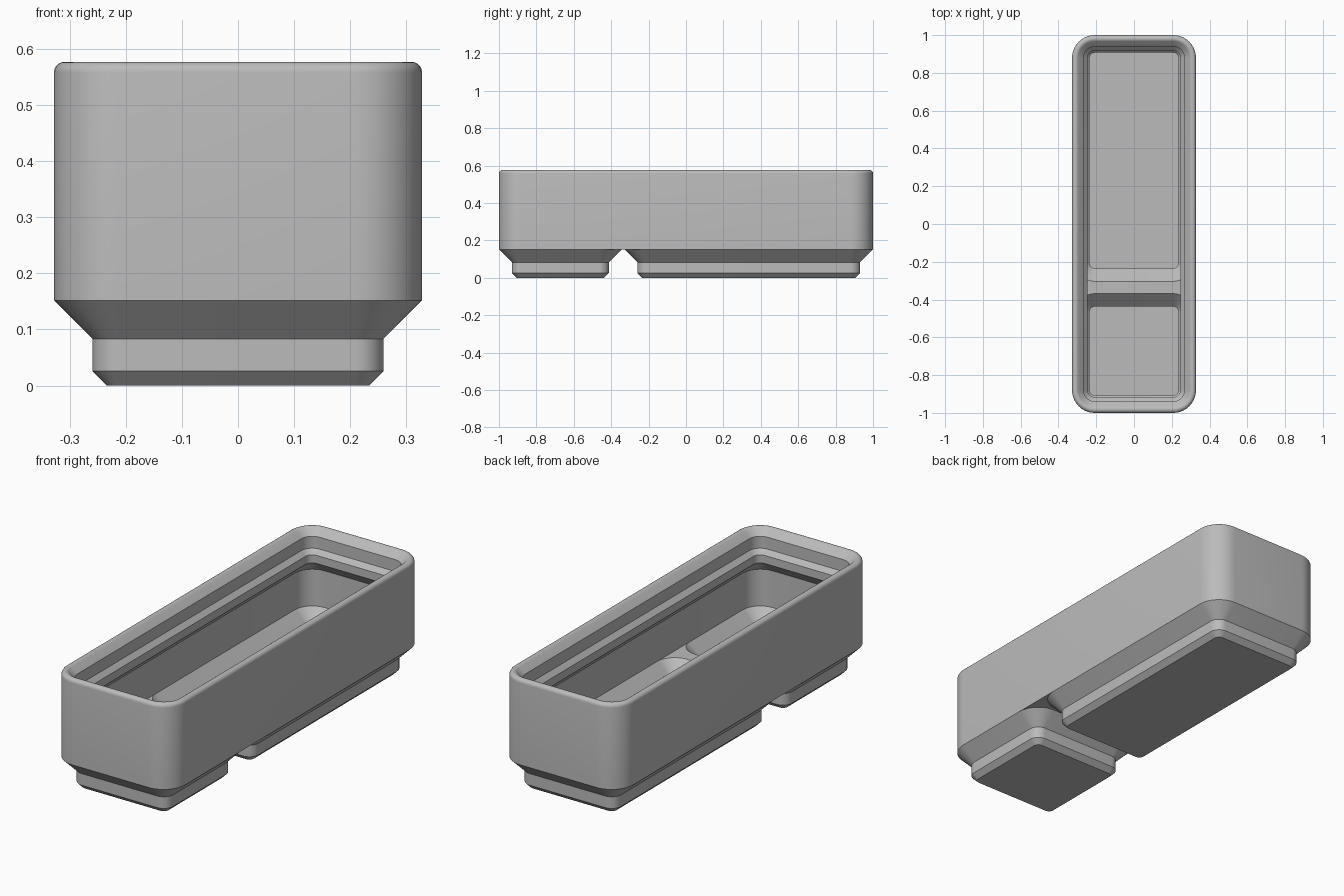
import bpy, bmesh, math

cube = bpy.data.objects.get("Cube")
if cube:
    bpy.data.objects.remove(cube, do_unlink=True)

HX = 0.328        # half width of the bin
RADIUS = 0.12     # outer corner radius
WALL = 0.0245     # wall thickness
BASE_Z = 0.152    # underside of the body
SADDLE_Z = 0.18   # top of the low divider
STEPS = 10        # segments per corner

grey = bpy.data.materials.new("plain grey")
grey.use_nodes = True
COLOUR = (0.5, 0.5, 0.5, 1.0)
grey.diffuse_color = COLOUR
grey.node_tree.nodes["Principled BSDF"].inputs["Base Color"].default_value = COLOUR


def corner(sx, sy, y0, y1, inset):
    """Points of one rounded corner, counter-clockwise seen from above."""
    cx = sx * (HX - RADIUS)
    cy = (y1 - RADIUS) if sy > 0 else (y0 + RADIUS)
    start = {(1, 1): 0, (-1, 1): 90, (-1, -1): 180, (1, -1): 270}[(sx, sy)]
    r = RADIUS - inset
    angles = [math.radians(start + 90 * i / STEPS) for i in range(STEPS + 1)]
    return [(cx + r * math.cos(a), cy + r * math.sin(a)) for a in angles]


def rounded_rect(y0, y1, inset):
    pts = []
    for sx, sy in ((1, 1), (-1, 1), (-1, -1), (1, -1)):
        pts += corner(sx, sy, y0, y1, inset)
    return pts


def loft(name, rings, closed=False):
    """Join (outline, z) rings with quads; cap the ends or close the loop."""
    bm = bmesh.new()
    loops = [[bm.verts.new((x, y, z)) for x, y in pts] for pts, z in rings]
    pairs = list(zip(loops, loops[1:]))
    if closed:
        pairs.append((loops[-1], loops[0]))
    else:
        bm.faces.new(loops[0][::-1])
        bm.faces.new(loops[-1])
    for a, b in pairs:
        n = len(a)
        for i in range(n):
            j = (i + 1) % n
            bm.faces.new((a[i], a[j], b[j], b[i]))
    bmesh.ops.recalc_face_normals(bm, faces=bm.faces)
    mesh = bpy.data.meshes.new(name)
    bm.to_mesh(mesh)
    bm.free()
    mesh.materials.append(grey)
    obj = bpy.data.objects.new(name, mesh)
    bpy.context.collection.objects.link(obj)
    bpy.ops.object.select_all(action='DESELECT')
    obj.select_set(True)
    bpy.context.view_layer.objects.active = obj
    bpy.ops.object.shade_smooth_by_angle(angle=math.radians(25))
    return obj


# Body wall with rounded rim and stepped stacking lip: (inset, z)
FILLET = 0.019
rim = []
for i in range(9):
    a = math.radians(180 - 135 * i / 8)
    rim.append((FILLET + FILLET * math.cos(a), 0.558 + FILLET * math.sin(a)))
wall_profile = [(0, BASE_Z)] + rim + [
    (0.061, 0.543), (0.061, 0.484), (0.083, 0.461), (0.083, 0.421),
    (WALL, 0.3625), (WALL, SADDLE_Z)]
loft("bin_wall", [(rounded_rect(-1, 1, d), z) for d, z in wall_profile], closed=True)

# Hollow stepped feet: outside going up, then the compartment going down
foot_profile = [
    (0.0944, 0), (0.0688, 0.0256), (0.0688, 0.0832), (0, BASE_Z),
    (WALL, SADDLE_Z), (0.0688 + WALL, SADDLE_Z - 0.0688), (0.0688 + WALL, 0.03)]
feet = {"small_foot": (-1, -0.344), "large_foot": (-0.328, 1)}
for name, (y0, y1) in feet.items():
    loft(name, [(rounded_rect(y0, y1, d), z) for d, z in foot_profile])


# Low divider filling the gap between the two compartments
def gap_outline(inset):
    a, b = feet["small_foot"], feet["large_foot"]
    return (corner(1, 1, *a, inset) + corner(-1, 1, *a, inset)
            + corner(-1, -1, *b, inset) + corner(1, -1, *b, inset))


loft("divider", [(gap_outline(0), BASE_Z), (gap_outline(WALL), SADDLE_Z)])
